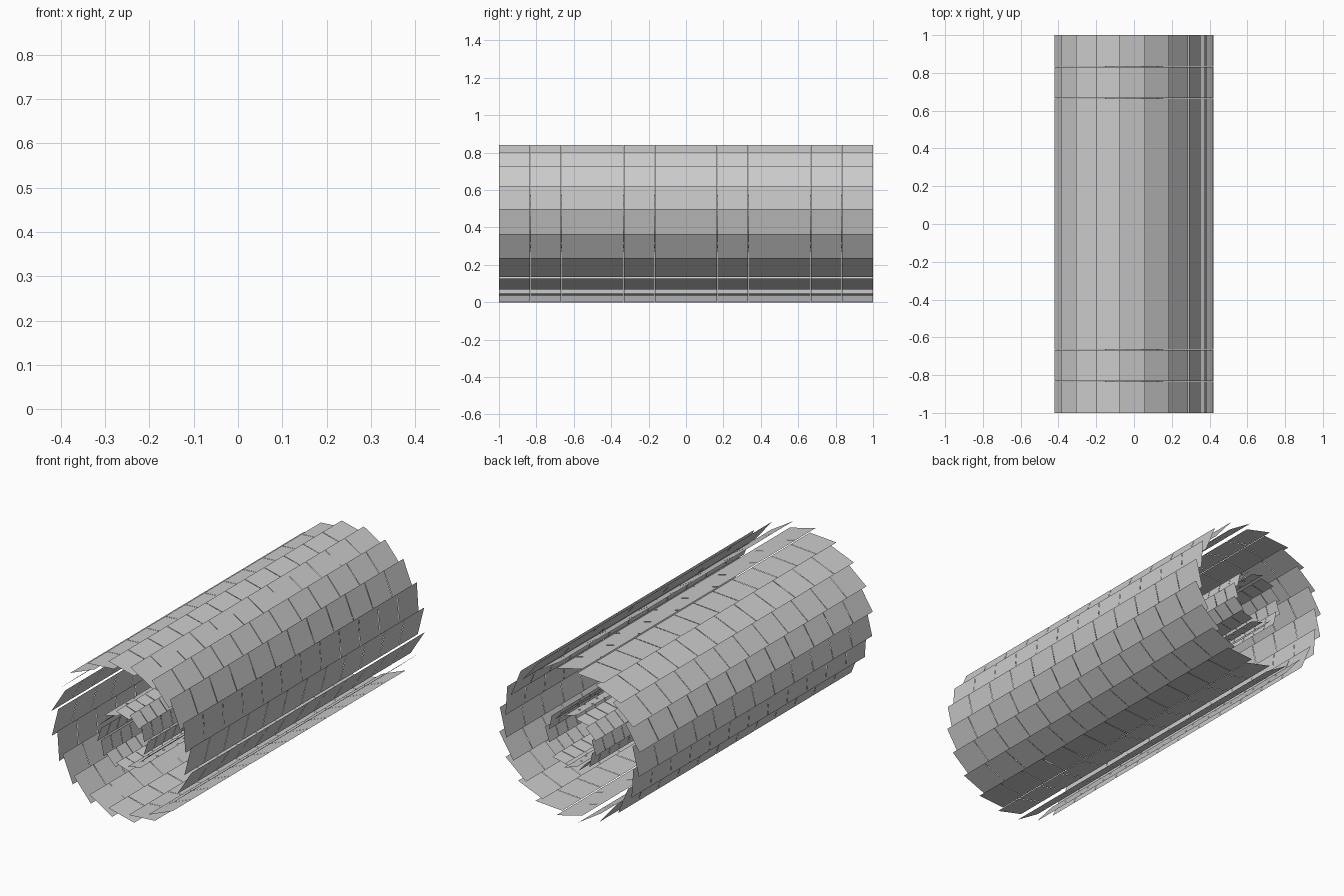
import bpy
import bmesh
from math import pi, radians, sin, cos
from mathutils import Vector

if "Cube" in bpy.data.objects:
    bpy.data.objects.remove(bpy.data.objects["Cube"])

AXIS_Z = 0.42   # height of the barrel axis


def stave_mesh(name, radius, half_width, tilt, modules, half_length, gap):
    """One long stave: a row of paper-thin flat modules, tilted like a turbine blade."""
    bm = bmesh.new()
    dx, dz = half_width * sin(tilt), half_width * cos(tilt)
    pitch = 2 * half_length / modules
    for i in range(modules):
        y0 = -half_length + i * pitch + (gap / 2 if i else 0)
        y1 = -half_length + (i + 1) * pitch - (gap / 2 if i < modules - 1 else 0)
        corners = [(radius - dx, y0, -dz), (radius - dx, y1, -dz),
                   (radius + dx, y1, dz), (radius + dx, y0, dz)]
        face = bm.faces.new([bm.verts.new(c) for c in corners])
        face.normal_update()
        if face.normal.dot(Vector((1, 0, 0))) < 0:
            face.normal_flip()
    mesh = bpy.data.meshes.new(name)
    bm.to_mesh(mesh)
    bm.free()
    return mesh


def barrel_layer(name, count, **shape):
    """Ring of overlapping staves around the y axis."""
    mesh = stave_mesh(name, **shape)
    for k in range(count):
        stave = bpy.data.objects.new(f"{name}_{k + 1:02d}", mesh)
        stave.location = (0, 0, AXIS_Z)
        stave.rotation_euler = (0, -2 * pi * k / count, 0)
        bpy.context.collection.objects.link(stave)


# Outer layer: 20 wide staves of 12 square modules
barrel_layer("outer_stave", 20, radius=0.398, half_width=0.0797,
             tilt=radians(14), modules=12, half_length=1.0, gap=0.002)

# Inner layer: 12 narrow staves of 24 small modules
barrel_layer("inner_stave", 12, radius=0.14, half_width=0.041,
             tilt=radians(18), modules=24, half_length=0.99, gap=0.002)
